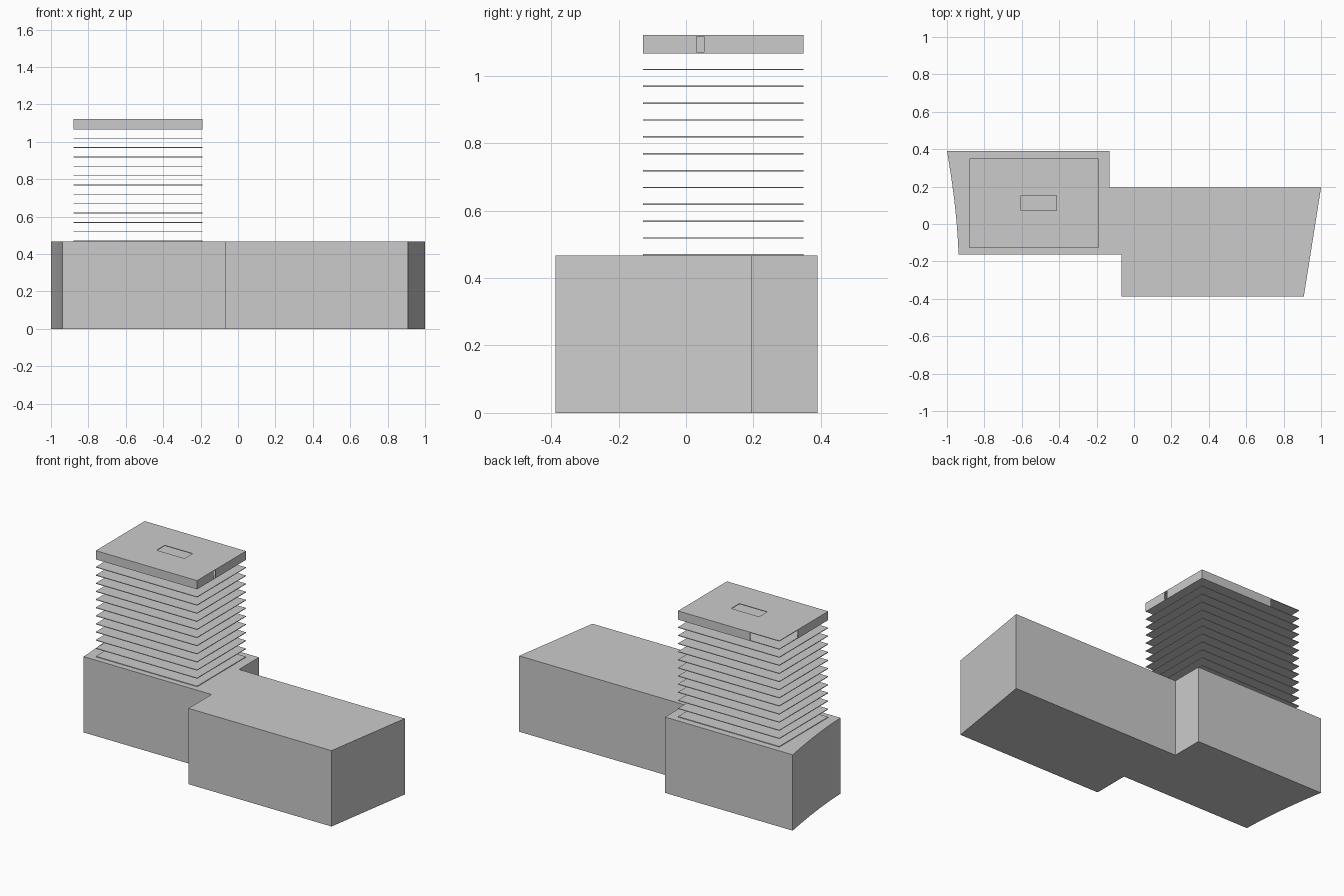
import bpy, bmesh
from mathutils import Vector

if "Cube" in bpy.data.objects:
    bpy.data.objects.remove(bpy.data.objects["Cube"])

X0, X1, Y0, Y1 = -0.88, -0.19, -0.127, 0.349   # tower footprint
BASE, STEP, T = 0.467, 0.05, 0.004             # podium top, floor spacing, slab thickness


def extrude_faces(name, verts, faces, z, height):
    """Flat outline faces at height z, extruded up into a closed solid."""
    bm = bmesh.new()
    vs = [bm.verts.new((x, y, z)) for x, y in verts]
    fs = [bm.faces.new([vs[i] for i in f]) for f in faces]
    res = bmesh.ops.extrude_face_region(bm, geom=fs, use_keep_orig=True)
    moved = [g for g in res["geom"] if isinstance(g, bmesh.types.BMVert)]
    bmesh.ops.translate(bm, verts=moved, vec=(0, 0, height))
    loose = [v for v in bm.verts if not v.link_faces]
    bmesh.ops.delete(bm, geom=loose, context='VERTS')
    bmesh.ops.recalc_face_normals(bm, faces=bm.faces)
    me = bpy.data.meshes.new(name)
    bm.to_mesh(me)
    bm.free()
    ob = bpy.data.objects.new(name, me)
    bpy.context.collection.objects.link(ob)
    return ob


def box(name, x0, x1, y0, y1, z0, z1):
    return extrude_faces(name, [(x0, y0), (x1, y0), (x1, y1), (x0, y1)],
                         [(0, 1, 2, 3)], z0, z1 - z0)


# Podium: two offset wings, with a gently curved left end
a, c, b = Vector((-1, 0.39)), Vector((-0.947, 0.09)), Vector((-0.938, -0.163))
curve = [a * (1 - t) ** 2 + c * 2 * t * (1 - t) + b * t * t
         for t in (i / 10 for i in range(11))]
outline = [tuple(p) for p in curve] + [
    (-0.066, -0.163), (-0.066, -0.387), (0.908, -0.387),
    (1.0, 0.195), (-0.13, 0.195), (-0.13, 0.39)]
extrude_faces("podium", outline, [range(len(outline))], 0, BASE)

# Tower floors: thin slabs, the last one being the floor of the top storey
for i in range(13):
    z = BASE + STEP * i
    box(f"floor_slab_{i + 1}", X0, X1, Y0, Y1, z, z + T)

# Roof slab with a rectangular opening: 3x3 grid without its middle cell
zf, zr = BASE + STEP * 12 + T, BASE + STEP * 13
xs, ys = [X0, -0.605, -0.415, X1], [Y0, 0.073, 0.152, Y1]
grid = [(x, y) for y in ys for x in xs]
cells = [(j * 4 + i, j * 4 + i + 1, j * 4 + i + 5, j * 4 + i + 4)
         for j in range(3) for i in range(3) if (i, j) != (1, 1)]
extrude_faces("roof_slab", grid, cells, zr, T)

# Top storey walls: slot on the right side, open back-left corner
walls = {
    "front_wall": (X0, X1, Y0, Y0 + T),
    "left_wall": (X0, X0 + T, Y0 + T, 0.166),
    "back_wall": (-0.68, X1, Y1 - T, Y1),
    "right_wall_front": (X1 - T, X1, Y0 + T, 0.031),
    "right_wall_back": (X1 - T, X1, 0.053, Y1 - T),
}
for name, (x0, x1, y0, y1) in walls.items():
    box(name, x0, x1, y0, y1, zf, zr)
